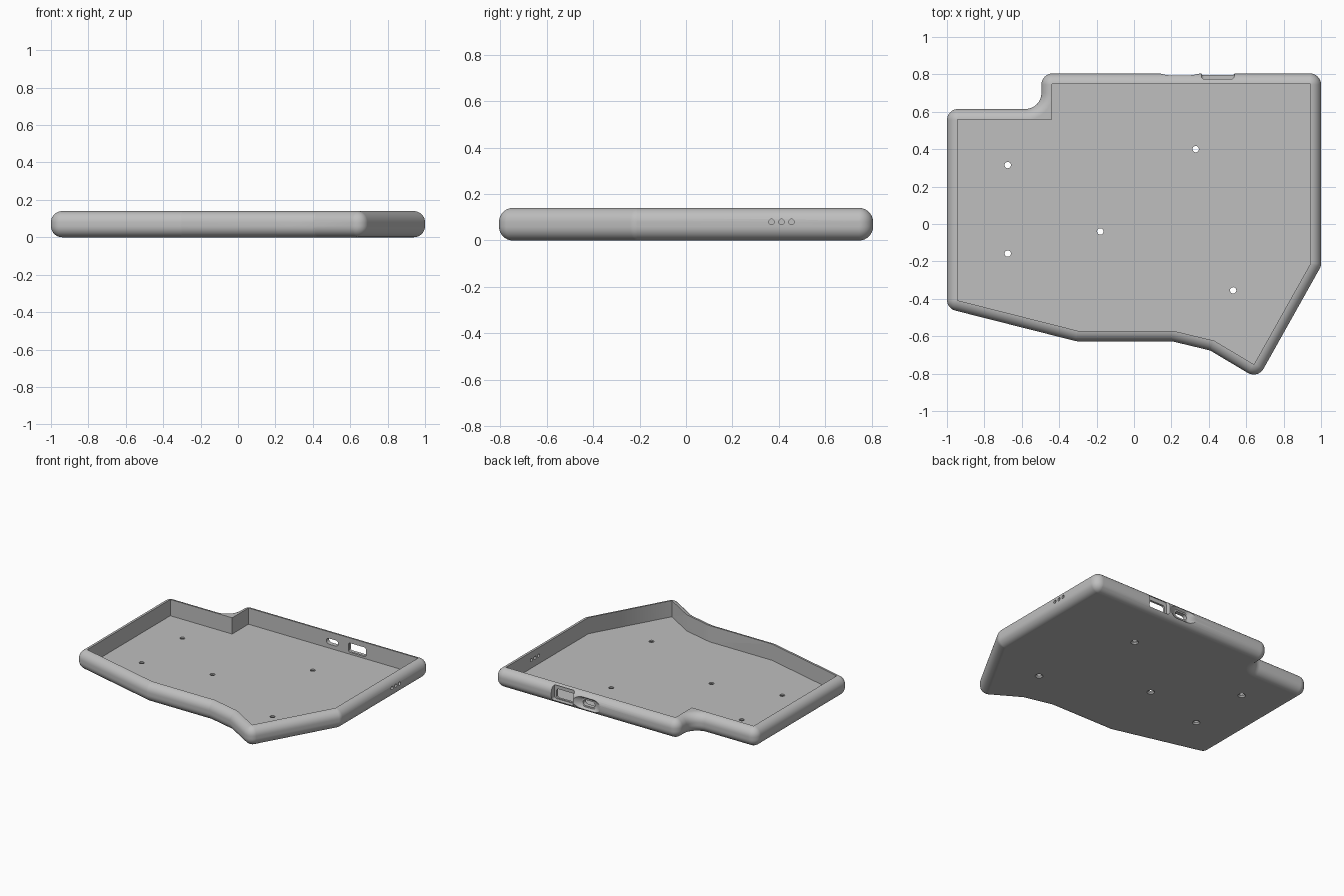
import bpy, bmesh, math
from mathutils import Vector

cube = bpy.data.objects.get("Cube")
if cube:
    bpy.data.objects.remove(cube)

HEIGHT, FLOOR, EDGE = 0.14, 0.02, 0.06
STEP_FILLET = 0.145
ARC = 8

# Plan of the tray, counter-clockwise, at the inner edge of the rim
PLAN = [Vector(p) for p in (
    (-0.94, 0.555), (-0.94, -0.405), (-0.30, -0.567), (0.21, -0.567),
    (0.43, -0.62), (0.64, -0.745), (0.94, -0.21), (0.94, 0.745),
    (-0.435, 0.745), (-0.435, 0.555))]

grey = bpy.data.materials.new("plain_grey")
grey.use_nodes = True
grey.diffuse_color = (0.52, 0.52, 0.52, 1)
grey.node_tree.nodes["Principled BSDF"].inputs["Base Color"].default_value = grey.diffuse_color


def corners():
    """Each plan corner with the outward normals of its two edges."""
    for i, p in enumerate(PLAN):
        a = (p - PLAN[i - 1]).normalized()
        b = (PLAN[(i + 1) % len(PLAN)] - p).normalized()
        yield p, Vector((a.y, -a.x)), Vector((b.y, -b.x)), a.cross(b) > 0


def miter(p, n1, n2, d):
    return p + (n1 + n2) * (d / (1 + n1.dot(n2)))


def plan_ring(d, z):
    """Outline grown by d: round outer corners, filleted inner corners."""
    pts = []
    for p, n1, n2, convex in corners():
        fillet = STEP_FILLET if p == PLAN[-1] else EDGE
        centre = p if convex else miter(p, n1, n2, fillet)
        radius = d if convex else d - fillet
        for k in range(ARC + 1):
            pts.append((centre + n1.slerp(n2, k / ARC) * radius).to_3d() + Vector((0, 0, z)))
    return pts


def circle(centre, r, axis):
    pts = []
    for k in range(24):
        t = math.tau * k / 24
        u, v = r * math.cos(t), r * math.sin(t)
        pts.append(Vector(centre) + Vector((u, v, 0) if axis == "z" else (0, u, v)))
    return pts


def slot(x, z, half_w, half_h, r, y):
    """Rounded rectangle facing the back."""
    pts = []
    for q, (sx, sz) in enumerate(((1, 1), (-1, 1), (-1, -1), (1, -1))):
        for k in range(ARC + 1):
            t = math.pi / 2 * (q + k / ARC)
            pts.append(Vector((x + sx * (half_w - r) + r * math.cos(t), y,
                               z + sz * (half_h - r) + r * math.sin(t))))
    return pts


def loft(name, rings):
    """Closed solid through a stack of matching rings."""
    bm = bmesh.new()
    loops = [[bm.verts.new(p) for p in ring] for ring in rings]
    for lo, hi in zip(loops, loops[1:]):
        for i in range(len(lo)):
            bm.faces.new((lo[i - 1], lo[i], hi[i], hi[i - 1]))
    bm.faces.new(loops[0])
    bm.faces.new(loops[-1])
    bmesh.ops.remove_doubles(bm, verts=bm.verts, dist=1e-5)
    bmesh.ops.recalc_face_normals(bm, faces=bm.faces)
    mesh = bpy.data.meshes.new(name)
    bm.to_mesh(mesh)
    bm.free()
    mesh.materials.append(grey)
    obj = bpy.data.objects.new(name, mesh)
    bpy.context.collection.objects.link(obj)
    return obj


# Body with a bullnose edge all round
profile = []
for k in range(ARC + 1):
    t = math.pi / 2 * k / ARC
    profile.append((EDGE * math.sin(t), EDGE * (1 - math.cos(t))))
profile += [(d, HEIGHT - z) for d, z in reversed(profile)]
tray = loft("tray_case", [plan_ring(d, z) for d, z in profile])

# Cavity
cutters = [loft("cavity_cutter", [
    [miter(p, n1, n2, 0.004).to_3d() + Vector((0, 0, z)) for p, n1, n2, _ in corners()]
    for z in (FLOOR, HEIGHT + 0.1)])]

# Countersunk screw holes in the floor
for x, y in ((-0.675, 0.315), (-0.675, -0.158), (-0.18, -0.04), (0.33, 0.40), (0.53, -0.355)):
    cutters.append(loft("screw_hole_cutter", [
        circle((x, y, z), r, "z") for z, r in ((-0.005, 0.031), (0.01, 0.017), (0.05, 0.017))]))

# Three small holes in the side wall
for y in (0.368, 0.411, 0.454):
    cutters.append(loft("side_hole_cutter", [circle((x, y, 0.08), 0.012, "x") for x in (0.9, 1.05)]))

# Flared oval port in the back wall
cutters.append(loft("oval_port_cutter", [
    slot(0.245, 0.07, w, h, h, y) for w, h, y in
    ((0.048, 0.021, 0.71), (0.048, 0.021, 0.78), (0.062, 0.032, 0.78), (0.13, 0.062, 0.815))]))

# Rectangular port with a recess in the back wall
cutters.append(loft("square_port_cutter", [
    slot(0.448, z, w, h, 0.015, y) for z, w, h, y in
    ((0.068, 0.072, 0.034, 0.71), (0.068, 0.072, 0.034, 0.765),
     (0.08, 0.088, 0.052, 0.765), (0.08, 0.088, 0.052, 0.85))]))

# Apply the cuts
bpy.ops.object.select_all(action="DESELECT")
bpy.context.view_layer.objects.active = tray
tray.select_set(True)
for cutter in cutters:
    cutter.hide_render = True
    mod = tray.modifiers.new("cut", "BOOLEAN")
    mod.operation, mod.solver, mod.object = "DIFFERENCE", "EXACT", cutter
    bpy.ops.object.modifier_apply(modifier=mod.name)
    bpy.data.objects.remove(cutter)

# Smooth the rounded edge and keep the flats flat
bpy.ops.object.shade_smooth_by_angle(angle=math.radians(30))
weighted = tray.modifiers.new("weighted_normals", "WEIGHTED_NORMAL")
weighted.keep_sharp = True
weighted.weight = 100
